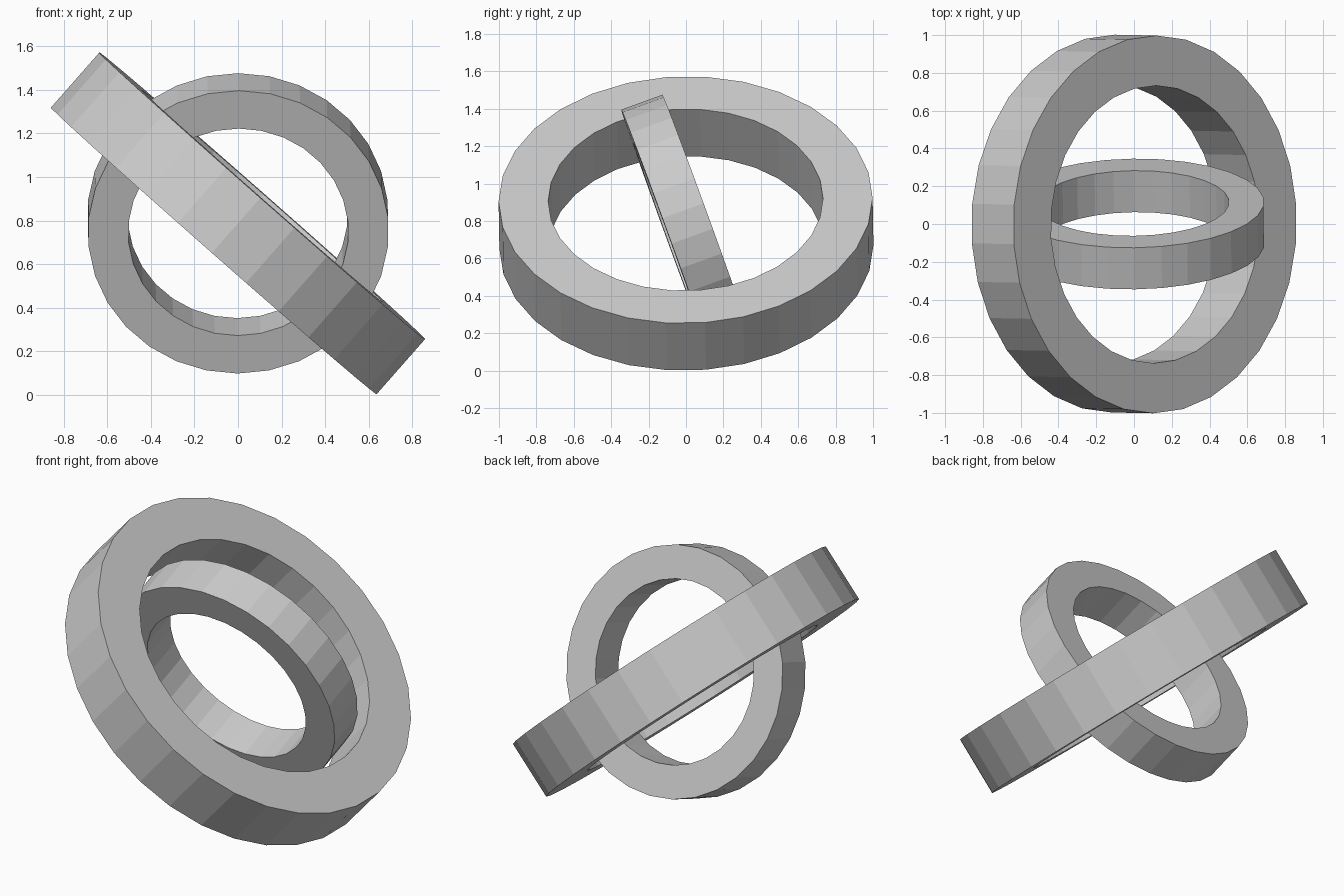
import bpy, bmesh
from math import sin, cos, tau
from mathutils import Vector

if "Cube" in bpy.data.objects:
    bpy.data.objects.remove(bpy.data.objects["Cube"])

CENTRE = Vector((0, 0, 0.787))
SIDES = 30


def ring(name, outer, inner, width, axis, start):
    """Flat-faced band: a rectangular section swept round the given axis."""
    n = Vector(axis).normalized()
    u = Vector(start)
    u = (u - n * u.dot(n)).normalized()
    v = n.cross(u)
    section = [(outer, -width / 2), (outer, width / 2),
               (inner, width / 2), (inner, -width / 2)]
    bm = bmesh.new()
    loops = []
    for i in range(SIDES):
        a = tau * i / SIDES
        d = u * cos(a) + v * sin(a)
        loops.append([bm.verts.new(CENTRE + d * r + n * h) for r, h in section])
    for i in range(SIDES):
        p, q = loops[i], loops[(i + 1) % SIDES]
        for k in range(4):
            m = (k + 1) % 4
            bm.faces.new((p[k], q[k], q[m], p[m]))
    bmesh.ops.recalc_face_normals(bm, faces=bm.faces)
    mesh = bpy.data.meshes.new(name)
    bm.to_mesh(mesh)
    bm.free()
    obj = bpy.data.objects.new(name, mesh)
    bpy.context.collection.objects.link(obj)
    return obj


# Large tilted ring
ring("outer_ring", 1.0, 0.735, 0.336, (0.66, -0.013, 0.75), (0, 1, 0))
# Small ring leaning inside it
ring("inner_ring", 0.69, 0.505, 0.234, (-0.012, 0.94, 0.342), (0, 0, 1))
